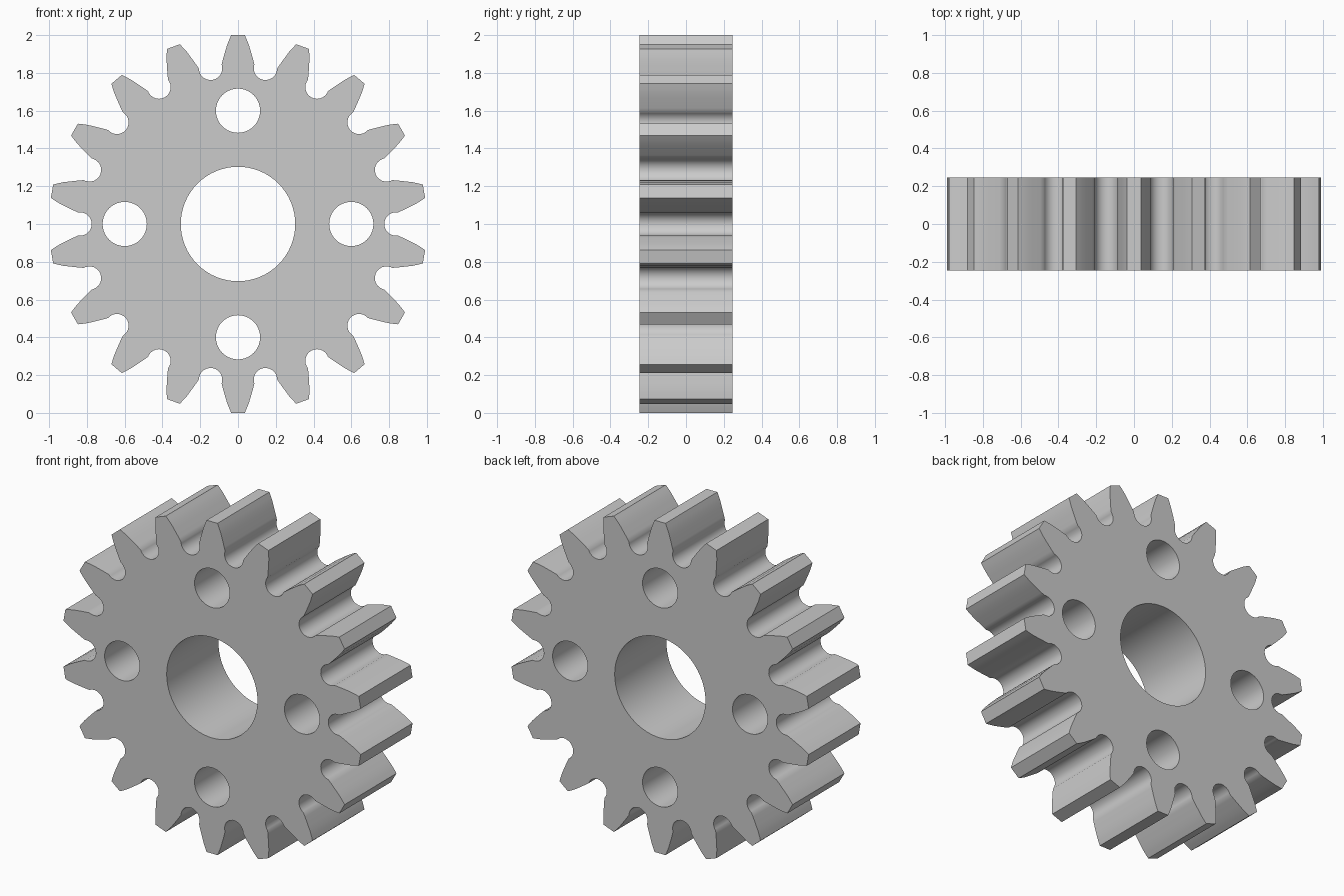
import bpy
from math import sin, cos, pi, radians

if "Cube" in bpy.data.objects:
    bpy.data.objects.remove(bpy.data.objects["Cube"])

TEETH = 18
HALF_WIDTH = 0.247
CENTER_Z = 1.0


def circle(cx, cy, r, n):
    return [(cx + r * cos(2 * pi * i / n), cy + r * sin(2 * pi * i / n)) for i in range(n)]


def place(side, radial, angle):
    """Point given by sideways (clockwise) and radial offsets about a spoke angle."""
    return (radial * cos(angle) + side * sin(angle),
            radial * sin(angle) - side * cos(angle))


# Tooth flank: (half thickness, radius) from tip to root
flank = [(0.036, 1.0), (0.047, 0.975), (0.057, 0.95), (0.066, 0.92),
         (0.074, 0.893), (0.081, 0.868), (0.087, 0.845)]
# Rounded root pocket between teeth
pocket_r, pocket_center = 0.062, 0.837

outline = []
for i in range(TEETH):
    a = pi / 2 - 2 * pi * i / TEETH
    outline += [place(-s, r, a) for s, r in reversed(flank)]
    outline += [place(s, r, a) for s, r in flank]
    valley = a - pi / TEETH
    for k in range(13):
        t = radians(-90 + 15 * k)
        outline.append(place(pocket_r * sin(t), pocket_center - pocket_r * cos(t), valley))

# Gear profile with bore and four lightening holes
loops = [outline, circle(0, 0, 0.303, 64)]
loops += [circle(0.6 * cos(k * pi / 2), 0.6 * sin(k * pi / 2), 0.117, 40) for k in range(4)]

curve = bpy.data.curves.new("gear_profile", 'CURVE')
curve.dimensions = '2D'
curve.fill_mode = 'BOTH'
curve.extrude = HALF_WIDTH
for pts in loops:
    sp = curve.splines.new('POLY')
    sp.points.add(len(pts) - 1)
    for p, (x, y) in zip(sp.points, pts):
        p.co = (x, y, 0, 1)
    sp.use_cyclic_u = True

# Stand the gear upright and turn it into a clean mesh
gear = bpy.data.objects.new("spur_gear", curve)
bpy.context.collection.objects.link(gear)
gear.rotation_euler = (pi / 2, 0, 0)
gear.location = (0, 0, CENTER_Z)
bpy.context.view_layer.objects.active = gear
gear.select_set(True)
bpy.ops.object.convert(target='MESH')
gear = bpy.context.object
bpy.ops.object.mode_set(mode='EDIT')
bpy.ops.mesh.select_all(action='SELECT')
bpy.ops.mesh.remove_doubles(threshold=0.0001)
bpy.ops.mesh.normals_make_consistent(inside=False)
bpy.ops.object.mode_set(mode='OBJECT')
bpy.ops.object.shade_smooth_by_angle(angle=radians(30))
